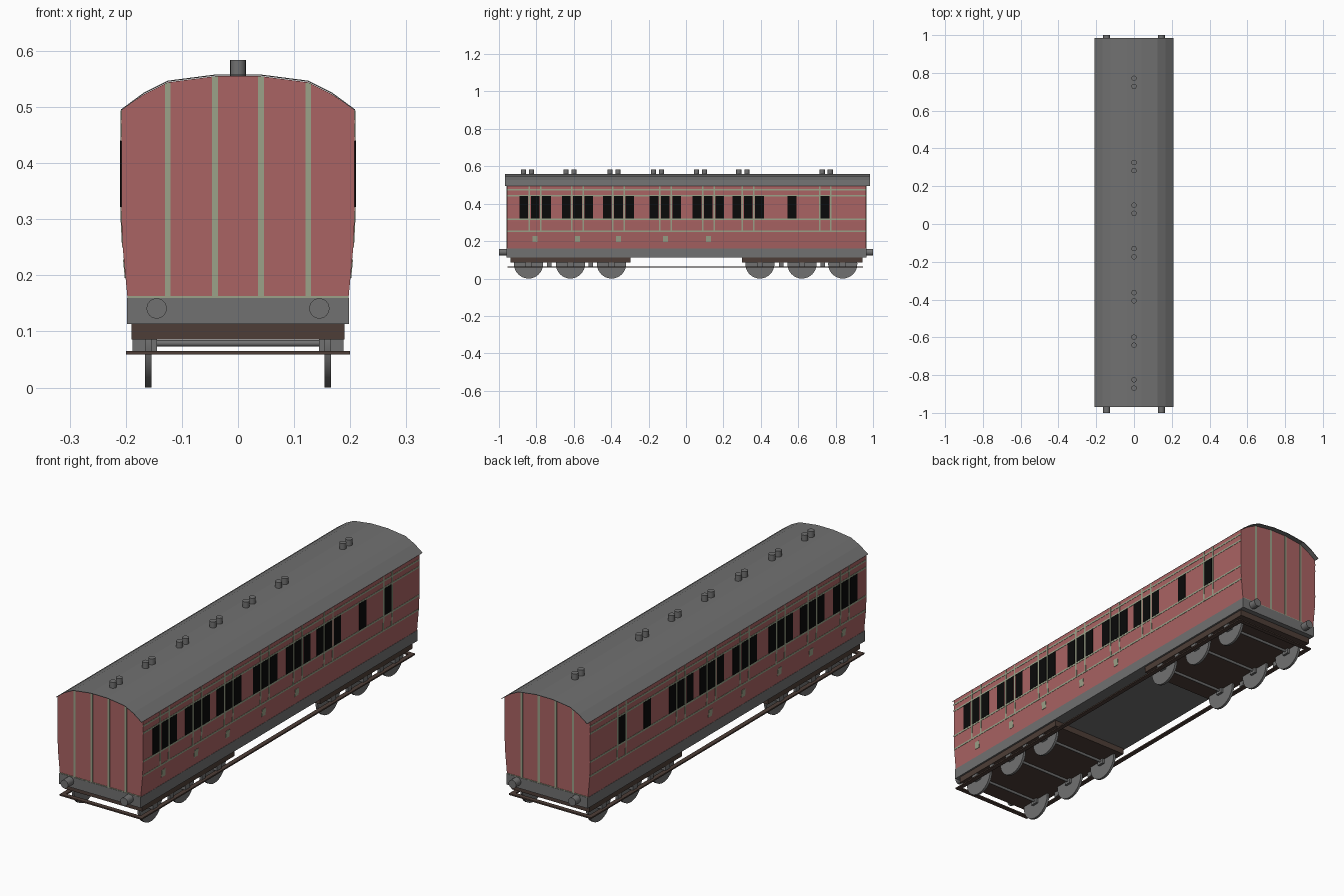
import bpy, bmesh, math
from mathutils import Matrix, Vector

if "Cube" in bpy.data.objects:
    bpy.data.objects.remove(bpy.data.objects["Cube"])


def material(name, rgb):
    m = bpy.data.materials.new(name)
    m.diffuse_color = (*rgb, 1)
    m.use_nodes = True
    m.node_tree.nodes["Principled BSDF"].inputs["Base Color"].default_value = m.diffuse_color
    return m


RED = material("dusty red", (0.40, 0.125, 0.125))
GREY = material("mid grey", (0.165, 0.165, 0.165))
SAGE = material("sage lining", (0.33, 0.36, 0.25))
BLACK = material("window black", (0.003, 0.003, 0.003))
BROWN = material("dark brown", (0.075, 0.048, 0.038))


def finish(name, bm, mat, smooth=False):
    bmesh.ops.recalc_face_normals(bm, faces=bm.faces)
    mesh = bpy.data.meshes.new(name)
    bm.to_mesh(mesh)
    bm.free()
    ob = bpy.data.objects.new(name, mesh)
    bpy.context.collection.objects.link(ob)
    mesh.materials.append(mat)
    if smooth:
        bpy.context.view_layer.objects.active = ob
        ob.select_set(True)
        bpy.ops.object.shade_smooth_by_angle(angle=math.radians(35))
        ob.select_set(False)
    return ob


def boxes(name, mat, spans):
    """Boxes given as (x0, x1, y0, y1, z0, z1)."""
    bm = bmesh.new()
    for x0, x1, y0, y1, z0, z1 in spans:
        c = Vector(((x0 + x1) / 2, (y0 + y1) / 2, (z0 + z1) / 2))
        s = Matrix.Diagonal((x1 - x0, y1 - y0, z1 - z0, 1))
        bmesh.ops.create_cube(bm, size=1, matrix=Matrix.Translation(c) @ s)
    return finish(name, bm, mat)


def cylinders(name, mat, centres, r, depth, axis, seg=24):
    rot = {"x": Matrix.Rotation(math.pi / 2, 4, "Y"),
           "y": Matrix.Rotation(math.pi / 2, 4, "X"),
           "z": Matrix.Identity(4)}[axis]
    bm = bmesh.new()
    for c in centres:
        bmesh.ops.create_cone(bm, cap_ends=True, segments=seg, radius1=r, radius2=r,
                              depth=depth, matrix=Matrix.Translation(c) @ rot)
    return finish(name, bm, mat, True)


def extrude_profile(name, mat, pts, y0, y1, closed):
    bm = bmesh.new()
    a = [bm.verts.new((x, y0, z)) for x, z in pts]
    b = [bm.verts.new((x, y1, z)) for x, z in pts]
    n = len(pts)
    for i in range(n if closed else n - 1):
        j = (i + 1) % n
        bm.faces.new((a[i], a[j], b[j], b[i]))
    if closed:
        bm.faces.new(a)
        bm.faces.new(b[::-1])
    return finish(name, bm, mat)


# Cross-section: side wall from the sill up, then the roof arc
wall = [(0.197, 0.16), (0.205, 0.245), (0.208, 0.305), (0.208, 0.495)]
arc = [(0.208, 0.495), (0.167, 0.525), (0.125, 0.546), (0.04, 0.557)]
Y0, Y1 = -0.957, 0.963

half = wall + [(x, z - 0.002) for x, z in arc[1:]]
extrude_profile("coach_body", RED, half + [(-x, z) for x, z in reversed(half)], Y0, Y1, True)

# Thin overhanging roof sheet
roof = extrude_profile("roof", GREY, arc + [(-x, z) for x, z in reversed(arc)],
                       -0.968, 0.985, False)
sol = roof.modifiers.new("thickness", "SOLIDIFY")
sol.thickness, sol.offset = 0.002, 0


def wall_x(z):
    for (xa, za), (xb, zb) in zip(wall, wall[1:]):
        if z <= zb:
            return xa + (xb - xa) * (z - za) / (zb - za)
    return wall[-1][0]


def side_plates(name, mat, rects, off):
    """Thin plates (y0, y1, z0, z1) that follow the side wall, on both sides."""
    bm = bmesh.new()
    for y0, y1, z0, z1 in rects:
        zs = [z0] + [z for _, z in wall if z0 < z < z1] + [z1]
        for s in (-1, 1):
            rows = [[bm.verts.new((s * (wall_x(z) + o), y, z))
                     for o, y in ((-0.001, y0), (off, y0), (off, y1), (-0.001, y1))] for z in zs]
            for p, q in zip(rows, rows[1:]):
                for i in range(4):
                    j = (i + 1) % 4
                    bm.faces.new((p[i], p[j], q[j], q[i]))
            bm.faces.new(rows[0])
            bm.faces.new(rows[-1][::-1])
    return finish(name, bm, mat)


# Compartment windows: quarterlight, door, quarterlight; then the guard's end
groups = [-0.807, -0.580, -0.361, -0.110, 0.120, 0.332]
panes = [(g + a, g + b) for g in groups
         for a, b in ((-0.084, -0.037), (-0.023, 0.023), (0.037, 0.084))]
panes += [(0.543, 0.592), (0.720, 0.768)]
side_plates("windows", BLACK, [(a, b, 0.322, 0.440) for a, b in panes], 0.002)

# Lining: full-length bands, door uprights and small door panels
bands = [(Y0, Y1, z - 0.004, z + 0.004) for z in (0.254, 0.318, 0.443, 0.474)]
side_plates("waist_bands", SAGE, bands, 0.0012)
uprights = [(d + s * 0.030 - 0.004, d + s * 0.030 + 0.004, 0.254, 0.494)
            for d in groups + [0.744] for s in (-1, 1)]
side_plates("door_uprights", SAGE, uprights, 0.0015)
side_plates("door_panels", SAGE,
            [(g - 0.013, g + 0.013, 0.195, 0.228) for g in groups[:5]], 0.0015)

# Vertical strips and sill strip on both ends
strips = []
for y in (Y0, Y1):
    for x, top in ((0.125, 0.543), (0.041, 0.554)):
        for s in (-1, 1):
            strips.append((s * x - 0.005, s * x + 0.005, y - 0.002, y + 0.002, 0.16, top))
    strips.append((-0.197, 0.197, y - 0.002, y + 0.002, 0.159, 0.163))
boxes("end_strips", SAGE, strips)

# Paired roof vents
vents = [(0, v + d, 0.565) for v in (-0.847, -0.620, -0.385, -0.152, 0.078, 0.304, 0.750)
         for d in (-0.0215, 0.0215)]
cylinders("roof_vents", GREY, vents, 0.014, 0.038, "z", 16)

# Underframe and buffers
boxes("underframe", GREY, [(-0.198, 0.198, -0.960, 0.966, 0.113, 0.16)])
cylinders("buffers", GREY, [(s * 0.145, e * 0.975, 0.141) for s in (-1, 1) for e in (-1, 1)],
          0.018, 0.05, "y")

# Six-wheel bogies
boxes("bogie_frames", BROWN, [(-0.19, 0.19, -0.937, -0.297, 0.086, 0.114),
                              (-0.19, 0.19, 0.300, 0.943, 0.086, 0.114)])
axles = [-0.842, -0.618, -0.398, 0.395, 0.620, 0.838]
cylinders("wheels", GREY, [(s * 0.160, y, 0.078) for y in axles for s in (-1, 1)],
          0.078, 0.011, "x", 32)
cylinders("axles", GREY, [(0, y, 0.079) for y in axles], 0.006, 0.32, "x", 12)
boxes("axle_boxes", GREY, [(s * 0.166 - 0.022, s * 0.166 + 0.022, y - 0.016, y + 0.016, 0.064, 0.088)
                           for y in axles for s in (-1, 1)])

# Footboard running right round the coach
F0, F1 = -0.955, 0.946
boxes("footboards", BROWN, [(-0.2, -0.18, F0, F1, 0.059, 0.065), (0.18, 0.2, F0, F1, 0.059, 0.065),
                            (-0.18, 0.18, F0, F0 + 0.02, 0.059, 0.065),
                            (-0.18, 0.18, F1 - 0.02, F1, 0.059, 0.065)])
boxes("footboard_brackets", GREY, [(s * 0.182 - 0.006, s * 0.182 + 0.006, y - 0.012, y + 0.012, 0.063, 0.088)
                                   for y in (-0.73, -0.508, 0.508, 0.73) for s in (-1, 1)])
